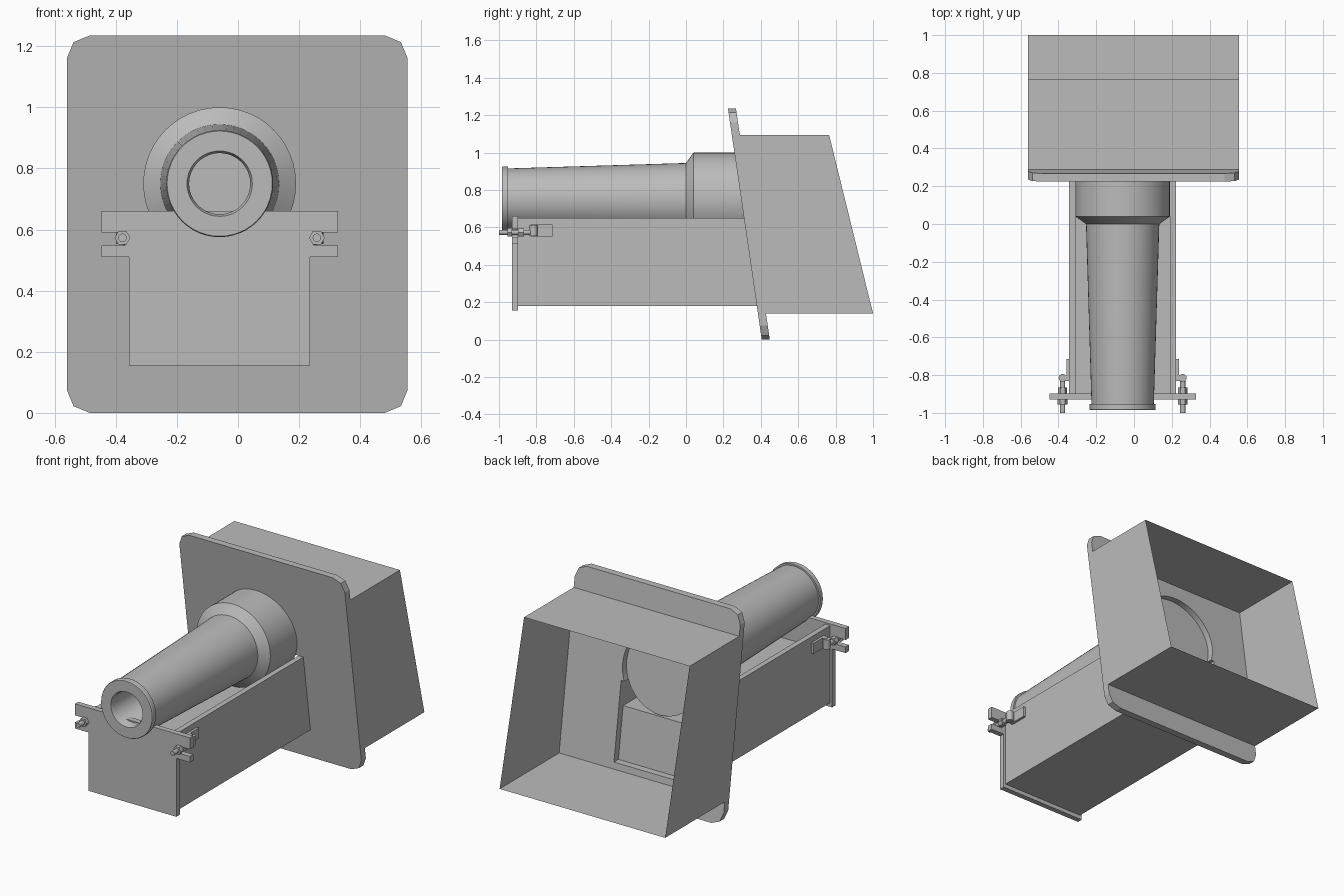
import bpy, bmesh, math
from mathutils import Vector

if "Cube" in bpy.data.objects:
    bpy.data.objects.remove(bpy.data.objects["Cube"])

CX, CZ = -0.06, 0.75          # axis of the tube and symmetry plane of the trough
grey = bpy.data.materials.new("light_grey")
grey.diffuse_color = (0.5, 0.5, 0.5, 1)
grey.use_nodes = True
grey.node_tree.nodes["Principled BSDF"].inputs["Base Color"].default_value = grey.diffuse_color


def front(z):                 # sloping front plane of the flange plate
    return 0.405 - 0.1463 * z


def make(name, verts, faces, smooth=False):
    bm = bmesh.new()
    vs = [bm.verts.new(v) for v in verts]
    for f in faces:
        bm.faces.new([vs[i] for i in f])
    bmesh.ops.recalc_face_normals(bm, faces=bm.faces)
    me = bpy.data.meshes.new(name)
    bm.to_mesh(me)
    bm.free()
    me.materials.append(grey)
    ob = bpy.data.objects.new(name, me)
    bpy.context.collection.objects.link(ob)
    if smooth:
        bpy.ops.object.select_all(action='DESELECT')
        ob.select_set(True)
        bpy.context.view_layer.objects.active = ob
        bpy.ops.object.shade_smooth_by_angle(angle=math.radians(25))
    return ob


def loft(name, rings, smooth=False):
    """Join equal rings of points into a closed solid."""
    n = len(rings[0])
    faces = [tuple(range(n)), tuple(range((len(rings) - 1) * n, len(rings) * n))]
    for r in range(len(rings) - 1):
        for i in range(n):
            j = (i + 1) % n
            faces.append((r * n + i, r * n + j, r * n + n + j, r * n + n + i))
    return make(name, [p for ring in rings for p in ring], faces, smooth)


def slab_yz(name, pts, x0, x1):
    return loft(name, [[(x, y, z) for y, z in pts] for x in (x0, x1)])


def slab_xz(name, pts, y0, y1):
    return loft(name, [[(x, y, z) for x, z in pts] for y in (y0, y1)])


def circle(cx, cz, r, n, y):
    """Ring around the y axis; y may be a function of height."""
    out = []
    for i in range(n):
        a = 2 * math.pi * i / n
        z = cz + r * math.sin(a)
        out.append((cx + r * math.cos(a), y(z) if callable(y) else y, z))
    return out


def rod(name, cx, cz, r, y0, y1, n=12):
    return loft(name, [circle(cx, cz, r, n, y) for y in (y0, y1)], n > 6)


# Sloping flange plate with clipped round corners
xl, xr, zt, r = -0.56, 0.555, 1.235, 0.075
outline = []
for cx, cz, start in ((xr - r, zt - r, 0), (xl + r, zt - r, 90),
                      (xl + r, r, 180), (xr - r, r, 270)):
    for k in range(3):
        a = math.radians(start + 45 * k)
        outline.append((cx + r * math.cos(a), cz + r * math.sin(a)))
plate = loft("flange_plate", [[(x, front(z) + t, z) for x, z in outline]
                              for t in (0, 0.043)])

# Openings in the plate for the tube and the trough
cutters = [rod("tube_cutter", CX, CZ, 0.25, 0, 0.8, 48),
           slab_xz("trough_cutter", [(CX - 0.25, 0.18), (CX + 0.25, 0.18),
                                     (CX + 0.25, 0.65), (CX - 0.25, 0.65)], 0, 0.8)]
for c in cutters:
    c.hide_render = True
    c.hide_set(True)
    m = plate.modifiers.new("opening", 'BOOLEAN')
    m.operation, m.solver, m.object = 'DIFFERENCE', 'EXACT', c

# Thin housing, open at the back
corners = [(xl, 0.14), (xr, 0.14), (xr, 1.095), (xl, 1.095)]
near = [(x, front(z) + 0.035, z) for x, z in corners]
far = [(x, 1.0 if z < 0.5 else 0.765, z) for x, z in corners]
make("housing", near + far,
     [(i, (i + 1) % 4, (i + 1) % 4 + 4, i + 4) for i in range(4)])

# Tapered tube with front rim, bore and sloping end
profile = [(0.2, 0.1), (-0.97, 0.1), (-0.985, 0.107), (-0.985, 0.172),
           (-0.98, 0.175), (-0.953, 0.175), (-0.953, 0.165), (0.0, 0.194),
           (0.04, 0.25), (lambda z: front(z) + 0.004, 0.25)]
loft("tube", [circle(CX, CZ, rad, 48, y) for y, rad in profile], True)

# Trough: side walls and the filling block between them
wall = [(-0.905, 0.18), (front(0.18) + 0.043, 0.18),
        (front(0.65) + 0.043, 0.65), (-0.905, 0.65)]
block = [(-0.905, 0.18), (front(0.18), 0.18), (front(0.49), 0.49), (-0.905, 0.49)]
for s, side in ((-1, "left"), (1, "right")):
    slab_yz("trough_wall_" + side, wall, CX + s * 0.25, CX + s * 0.283)
slab_yz("trough_block", block, CX - 0.25, CX + 0.25)

# Front bracket with slotted ears
half = [(0.296, 0.155), (0.296, 0.51), (0.387, 0.51), (0.387, 0.547), (0.31, 0.547),
        (0.298, 0.568), (0.31, 0.59), (0.387, 0.59), (0.387, 0.66)]
slab_xz("front_bracket", [(CX + x, z) for x, z in half] +
        [(CX - x, z) for x, z in reversed(half)], -0.93, -0.897)

# Swing bolts and their lugs on both sides
for s, side in ((-1, "left"), (1, "right")):
    bx, bz = CX + s * 0.318, 0.573
    rod("bolt_shaft_" + side, bx, bz, 0.014, -1.0, -0.82)
    rod("bolt_nut_" + side, bx, bz, 0.026, -0.955, -0.93, 6)
    rod("bolt_lock_nut_" + side, bx, bz, 0.024, -0.897, -0.865, 6)
    eye = [[(bx + 0.021 * math.cos(a), -0.815 + 0.021 * math.sin(a), z)
            for a in [math.pi * i / 8 for i in range(16)]] for z in (0.553, 0.612)]
    loft("bolt_eye_" + side, eye, True)
    inner, outer = CX + s * 0.282, CX + s * 0.298
    lug = [(inner, -0.715), (outer, -0.715), (outer, -0.8),
           (bx, -0.8), (bx, -0.832), (inner, -0.832)]
    loft("bolt_lug_" + side, [[(x, y, z) for x, y in lug] for z in (0.55, 0.615)])
